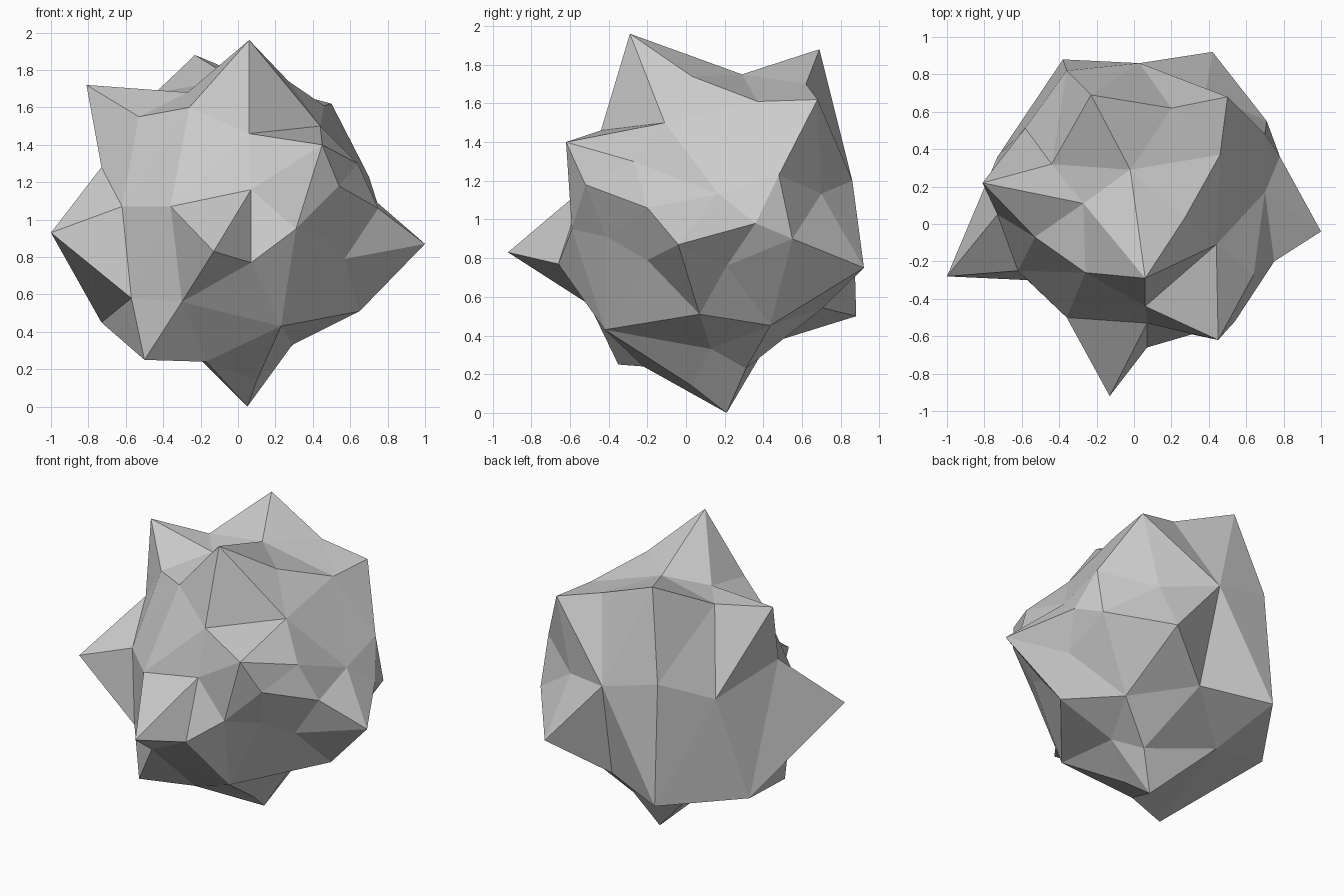
import bpy, bmesh, math
from mathutils import Vector

CENTRE = Vector((0, 0.08, 0.95))
BASE_RADIUS = 0.75

# Tips of the spikes
spikes = [
    (.06, -.29, 1.96), (-.23, .69, 1.88), (-.81, .22, 1.72), (.50, .68, 1.62),
    (-1.0, -.28, .93), (1.0, -.04, .87), (.05, .21, 0), (-.50, -.35, .25),
    (-.13, -.92, .83), (.45, -.62, 1.40), (.42, .92, .75), (-.38, .88, .50),
    (-.73, .36, .45), (.03, .86, 1.20)]

# Main hollows between the spikes
hollows = [
    (.06, -.44, 1.46), (.54, -.52, 1.18), (.64, -.27, 1.30), (.07, -.53, 1.16),
    (-.36, -.50, 1.07), (.31, -.59, .95), (.07, -.66, .77), (-.30, -.50, .56),
    (.23, -.42, .43), (.47, -.41, .91), (.57, -.20, .79), (.75, -.20, 1.06),
    (.70, .17, 1.13), (.70, .21, .76), (.65, .07, .51), (.20, .62, 1.70),
    (.29, .13, .33), (.18, .31, .23), (.10, .03, .14), (-.17, -.22, .24),
    (.78, .36, .98), (.71, .55, .90), (.70, .48, 1.23), (.27, .03, 1.74),
    (-.02, .29, 1.75), (.46, .37, 1.61), (.44, -.11, 1.50), (-.27, .11, 1.68),
    (-.44, .32, 1.68), (-.53, -.07, 1.55), (-.26, -.26, 1.60), (-.73, .05, 1.28),
    (-.62, -.25, 1.07), (-.57, -.30, .58), (-.36, .82, 1.30)]

offsets = [Vector(p) - CENTRE for p in spikes + hollows]

# Fill the remaining gaps with evenly spread points of the round body
for i in range(300):
    z = 1 - (2 * i + 1) / 300
    a = i * math.pi * (3 - math.sqrt(5))
    r = math.sqrt(1 - z * z)
    d = Vector((r * math.cos(a), r * math.sin(a), z))
    if all(d.angle(o) > math.radians(26) for o in offsets):
        offsets.append(d * BASE_RADIUS)

# Skin the directions as a ball, then push every corner out to its own radius
bm = bmesh.new()
target = {bm.verts.new(o.normalized()): CENTRE + o for o in offsets}
bmesh.ops.convex_hull(bm, input=list(bm.verts))
for v, p in target.items():
    v.co = p
bmesh.ops.recalc_face_normals(bm, faces=bm.faces)

mesh = bpy.data.meshes.new("spiky_rock")
bm.to_mesh(mesh)
bm.free()
rock = bpy.data.objects.new("spiky_rock", mesh)
bpy.context.collection.objects.link(rock)
